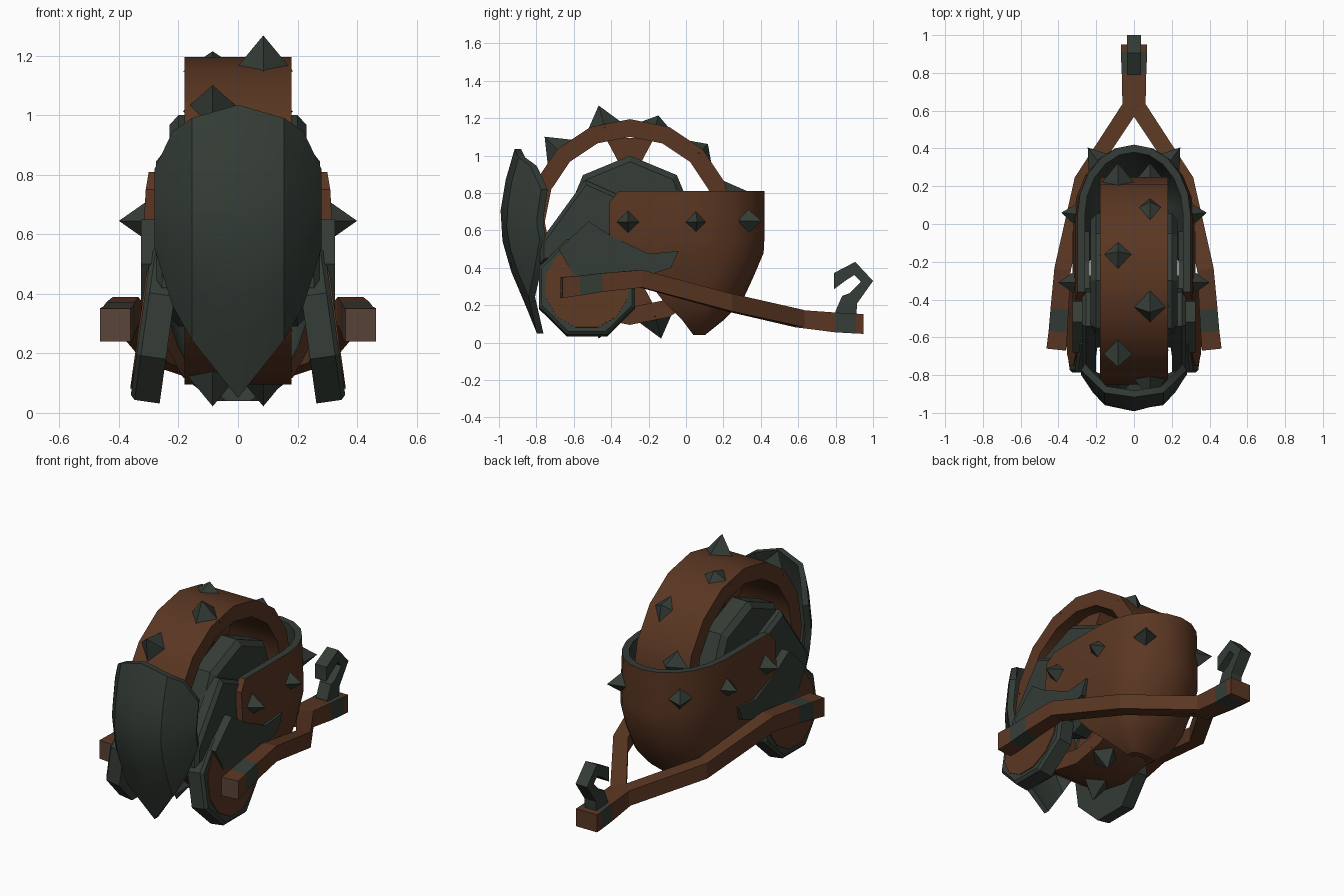
import bpy, bmesh, math
from mathutils import Vector, Matrix

if "Cube" in bpy.data.objects:
    bpy.data.objects.remove(bpy.data.objects["Cube"])


def material(name, rgb):
    m = bpy.data.materials.new(name)
    m.diffuse_color = (*rgb, 1)
    m.use_nodes = True
    m.node_tree.nodes["Principled BSDF"].inputs["Base Color"].default_value = m.diffuse_color
    return m


RUST = material("rusty brown", (0.102, 0.037, 0.016))
IRON = material("dark iron", (0.035, 0.046, 0.037))
WOOD = material("worn end brown", (0.100, 0.058, 0.040))
HUB = (-0.3, 0.645)          # y, z of the big wheel


def finish(name, bm, mats, smooth=None):
    bmesh.ops.recalc_face_normals(bm, faces=bm.faces)
    me = bpy.data.meshes.new(name)
    bm.to_mesh(me)
    bm.free()
    for m in mats:
        me.materials.append(m)
    ob = bpy.data.objects.new(name, me)
    bpy.context.collection.objects.link(ob)
    if smooth:
        bpy.ops.object.select_all(action='DESELECT')
        ob.select_set(True)
        bpy.context.view_layer.objects.active = ob
        bpy.ops.object.shade_smooth_by_angle(angle=math.radians(smooth))
    return ob


def prism(name, poly, x0, x1, mat, bevel=0):
    """Extrude a (y, z) outline from x0 to x1."""
    bm = bmesh.new()
    a = [bm.verts.new((x0, y, z)) for y, z in poly]
    b = [bm.verts.new((x1, y, z)) for y, z in poly]
    n = len(poly)
    bm.faces.new(a)
    bm.faces.new(b)
    for i in range(n):
        bm.faces.new((a[i], a[(i + 1) % n], b[(i + 1) % n], b[i]))
    if bevel:
        rim = [e for e in bm.edges if all(abs(v.co.x - x1) < 1e-5 for v in e.verts)]
        bmesh.ops.bevel(bm, geom=rim, offset=bevel, segments=1, affect='EDGES')
    return finish(name, bm, [mat])


def ngon(n, r, c=HUB, turn=0.0):
    return [(c[0] + r * math.sin(2 * math.pi * (i + turn) / n),
             c[1] + r * math.cos(2 * math.pi * (i + turn) / n)) for i in range(n)]


def shell(name, outer, inner, mats, smooth):
    """Closed skin between two point grids; material 1 on the inside and the first-row rim."""
    bm = bmesh.new()
    rows, cols = len(outer), len(outer[0])
    A, B = [[[bm.verts.new(p) for p in r] for r in g] for g in (outer, inner)]
    for g, k in ((A, 0), (B, 1)):
        for i in range(rows - 1):
            for j in range(cols - 1):
                f = bm.faces.new((g[i][j], g[i][j + 1], g[i + 1][j + 1], g[i + 1][j]))
                f.material_index = k
    loop = [(0, j) for j in range(cols)] + [(i, cols - 1) for i in range(1, rows)]
    loop += [(rows - 1, j) for j in range(cols - 2, -1, -1)] + [(i, 0) for i in range(rows - 2, 0, -1)]
    for (i, j), (k, l) in zip(loop, loop[1:] + loop[:1]):
        f = bm.faces.new((A[i][j], A[k][l], B[k][l], B[i][j]))
        f.material_index = 1 if i == k == 0 else 0
    return finish(name, bm, mats, smooth)


def sweep(name, pts, mats):
    """Square beam through (x, y, z, half width, half height, material of next piece)."""
    bm = bmesh.new()
    rings = []
    for i, p in enumerate(pts):
        a, b = pts[max(i - 1, 0)], pts[min(i + 1, len(pts) - 1)]
        side = Vector((b[1] - a[1], a[0] - b[0], 0)).normalized() * p[3]
        c, up = Vector(p[:3]), Vector((0, 0, p[4]))
        rings.append([bm.verts.new(c + s * side + t * up) for s, t in ((-1, -1), (1, -1), (1, 1), (-1, 1))])
    for i in range(len(pts) - 1):
        for j in range(4):
            k = (j + 1) % 4
            f = bm.faces.new((rings[i][j], rings[i][k], rings[i + 1][k], rings[i + 1][j]))
            f.material_index = pts[i][5]
    bm.faces.new(rings[0]).material_index = 2
    bm.faces.new(rings[-1]).material_index = pts[-1][5]
    return finish(name, bm, mats)


def spike(name, base, tip, r):
    """Four-sided pyramid from base centre to tip."""
    base, tip = Vector(base), Vector(tip)
    d = tip - base
    bm = bmesh.new()
    bmesh.ops.create_cone(bm, cap_ends=True, segments=4, radius1=r, radius2=0, depth=d.length)
    z = d.normalized()
    x = Vector((1, 0, 0)) if abs(z.x) < 0.5 else Vector((0, 0, 1))
    y = z.cross(x).normalized()
    x = y.cross(z)
    rot = Matrix((x, y, z)).transposed().to_4x4()
    bm.transform(Matrix.Translation((base + tip) / 2) @ rot)
    return finish(name, bm, [IRON])


# Big wheel: a faceted band with a square section
bm = bmesh.new()
N = 16
rings = [[bm.verts.new((x, y, z)) for y, z in ngon(N, r)]
         for x, r in ((-0.18, 0.55), (0.18, 0.55), (0.18, 0.455), (-0.18, 0.455))]
for k in range(4):
    for i in range(N):
        j = (i + 1) % N
        bm.faces.new((rings[k][i], rings[k][j], rings[(k + 1) % 4][j], rings[(k + 1) % 4][i]))
finish("big_wheel", bm, [RUST], 30)

# Wheel spokes at top and bottom
for k in (1, -1):
    prism("wheel_spoke", [(HUB[0] + y, HUB[1] + k * z) for y, z in
                          ((-0.05, 0.3), (0.05, 0.3), (0.13, 0.45), (-0.13, 0.45))], -0.1, 0.1, RUST)

# Wheel spikes, staggered left and right, worn shorter on the upper rear
for k in range(12):
    a = math.radians(15 + 30 * k)
    s, c = -math.sin(a), math.cos(a)
    x = 0.085 if k % 2 == 0 else -0.085
    top = 0.59 if k in (10, 11) else 0.645
    spike("wheel_spike", (x, HUB[0] + s * 0.52, HUB[1] + c * 0.52),
          (x, HUB[0] + s * top, HUB[1] + c * top), 0.1)

# Front shield: columns across, each from bottom edge to top edge
YC = [(0.0, -0.785), (0.06, -0.80), (0.3, -0.9), (0.45, -0.965), (0.65, -1.0), (0.85, -0.97), (1.04, -0.915)]


def y_at(z):
    for (z0, y0), (z1, y1) in zip(YC, YC[1:]):
        if z <= z1:
            return y0 + (y1 - y0) * (z - z0) / (z1 - z0)
    return YC[-1][1]


half = [(0, 0, 0.05, 1.035), (0.155, 0.035, 0.245, 0.99), (0.22, 0.11, 0.36, 0.945), (0.28, 0.20, 0.55, 0.82)]
cols = [(-x, d, b, t) for x, d, b, t in half[:0:-1]] + half
outer, inner = [], []
for x, d, b, t in cols:
    zs = [b + (t - b) * i / 6 for i in range(7)]
    outer.append([(x, y_at(z) + d, z) for z in zs])
    inner.append([(x * 0.93, y_at(z) + d + 0.035, z) for z in zs])
shell("front_shield", outer, inner, [IRON, IRON], 35)

# Rear bucket: U-shaped sections (z, front, rear, half width)
SECT = [(0.81, -0.36, 0.42, 0.30), (0.75, -0.41, 0.42, 0.31), (0.57, -0.41, 0.42, 0.32),
        (0.48, -0.34, 0.415, 0.31), (0.35, -0.22, 0.36, 0.285), (0.22, -0.12, 0.30, 0.24),
        (0.12, -0.02, 0.20, 0.185), (0.04, 0.04, 0.10, 0.08)]


def u_row(z, f, r, w, inset):
    w, r, m = w - inset, r - inset, f + 0.52 * (r - f)
    arc = [(w * math.sin(math.radians(a)), m + (r - m) * math.cos(math.radians(a)), z)
           for a in range(-90, 91, 18)]
    return [(-w, f, z)] + arc + [(w, f, z)]


shell("rear_bucket", [u_row(*s, 0) for s in SECT], [u_row(*s, 0.04) for s in SECT], [RUST, IRON], 35)

# Hook on the rear coupling
prism("tow_hook", [(0.80, 0.14), (0.80, 0.17), (0.835, 0.25), (0.875, 0.265), (0.935, 0.325), (0.90, 0.362),
                   (0.85, 0.33), (0.79, 0.285), (0.79, 0.372), (0.905, 0.432), (1.0, 0.33),
                   (0.915, 0.21), (0.91, 0.14)], -0.038, 0.038, IRON)

# Rear stem of the frame with an iron strap
sweep("rear_stem", [(0, 0.95, 0.10, 0.07, 0.053, 0), (0, 0.91, 0.102, 0.07, 0.053, 1),
                    (0, 0.80, 0.108, 0.065, 0.053, 0), (0, 0.58, 0.130, 0.06, 0.047, 0)], [RUST, IRON, RUST])

for s in (1, -1):
    side = "right" if s > 0 else "left"
    # Hub discs and arms that carry the shield
    prism(side + "_hub_disc", ngon(8, 0.355), s * 0.10, s * 0.23, IRON, 0.03)
    prism(side + "_shield_arm", [(-0.78, 0.54), (-0.54, 0.87), (-0.36, 0.79), (-0.34, 0.60),
                                 (-0.55, 0.50), (-0.78, 0.42)], s * 0.20, s * 0.275, IRON, 0.02)
    prism(side + "_lower_arm", [(-0.68, 0.50), (-0.52, 0.65), (-0.40, 0.57), (-0.2, 0.475), (-0.04, 0.49),
                                (-0.08, 0.40), (-0.3, 0.33), (-0.6, 0.36)], s * 0.235, s * 0.325, IRON)
    # Leaning side wheel, bottom outwards, with a brown face plate
    tilt = Matrix.Translation((s * 0.277, -0.53, 0.293)) @ Matrix.Rotation(s * math.radians(-8), 4, 'Y')
    rim = prism(side + "_side_wheel", ngon(8, 0.278, (0, 0), 0.5), s * -0.05, s * 0.05, IRON, 0.015)
    face = prism(side + "_side_wheel_face", ngon(12, 0.228, (0, 0), 0.5), s * 0.047, s * 0.055, RUST)
    rim.matrix_world = face.matrix_world = tilt
    # Side beam of the frame, with an iron strap near the front
    sweep(side + "_beam", [(s * 0.412, -0.665, 0.295, 0.052, 0.056, 0), (s * 0.402, -0.57, 0.305, 0.050, 0.053, 1),
                           (s * 0.394, -0.45, 0.322, 0.048, 0.050, 0), (s * 0.378, -0.24, 0.342, 0.044, 0.047, 0),
                           (s * 0.275, 0.23, 0.215, 0.042, 0.047, 0), (s * 0.025, 0.61, 0.128, 0.044, 0.046, 0)],
          [RUST, IRON, WOOD])
    # Bucket spikes
    for base, tip in (((0.30, -0.31, 0.645), (0.40, -0.31, 0.645)),
                      ((0.29, 0.05, 0.645), (0.385, 0.06, 0.645)),
                      ((0.185, 0.325, 0.65), (0.245, 0.405, 0.65))):
        spike(side + "_bucket_spike", (s * base[0], *base[1:]), (s * tip[0], *tip[1:]), 0.07)
